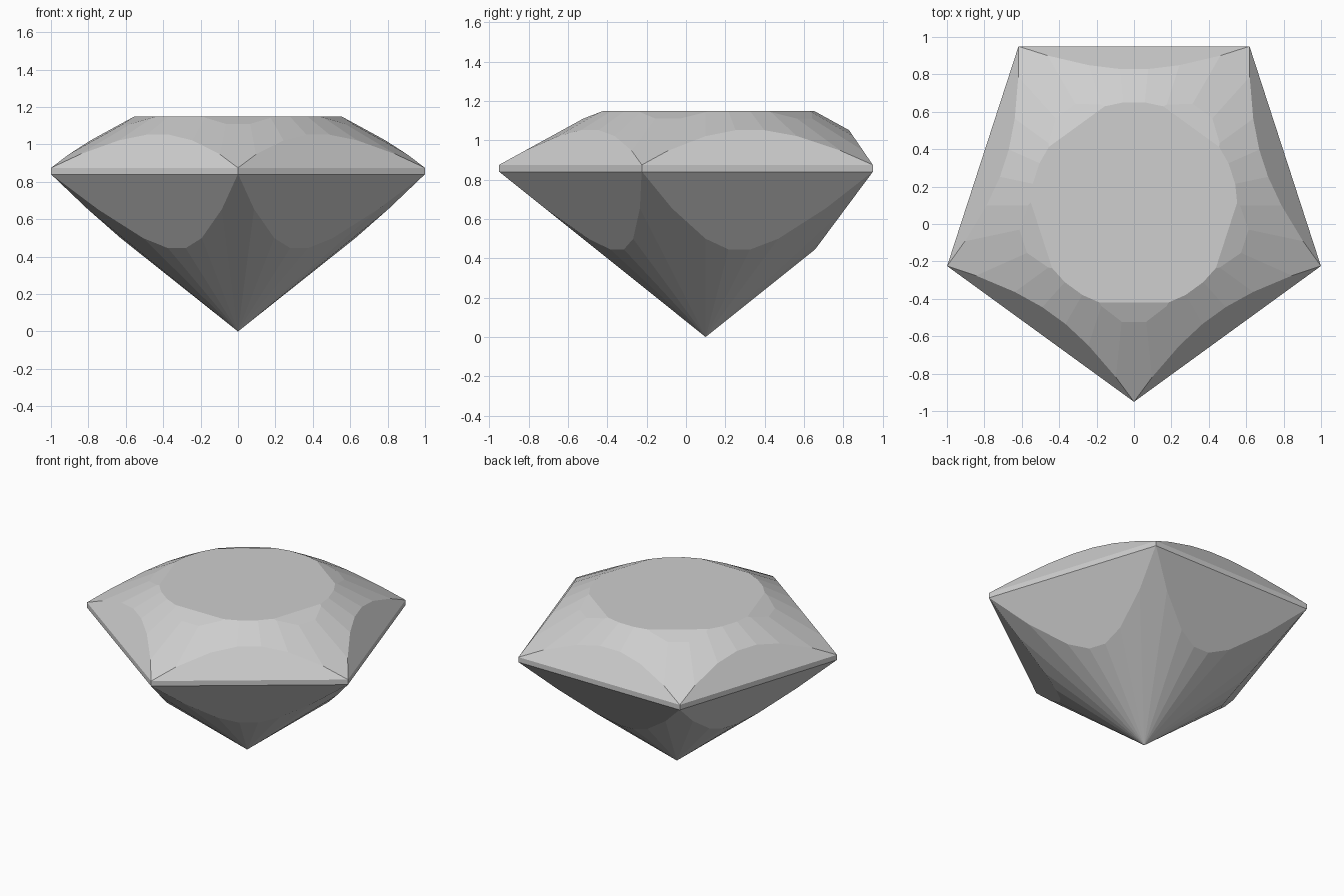
import bpy, bmesh
from math import cos, sin, pi, radians
from mathutils import Vector

cube = bpy.data.objects.get("Cube")
if cube:
    bpy.data.objects.remove(cube, do_unlink=True)

FACETS = 30
SIDES = 5
CENTRE_Y = 0.1

stone = bpy.data.materials.new("pale_grey_stone")
stone.use_nodes = True
grey = (0.62, 0.62, 0.62, 1.0)
stone.diffuse_color = grey
stone.node_tree.nodes["Principled BSDF"].inputs["Base Color"].default_value = grey

bm = bmesh.new()


def ring(apothem, z):
    """Ring with a flat centred on the front corner direction."""
    r = apothem / cos(pi / FACETS)
    angles = [-pi / 2 + (i + 0.5) * 2 * pi / FACETS for i in range(FACETS)]
    return [bm.verts.new((r * cos(a), r * sin(a), z)) for a in angles]


def cut(angle, low, high):
    """Slice off a flat facet through two (radius, height) points."""
    out = Vector((cos(angle), sin(angle), 0))
    normal = out * (high[1] - low[1]) + Vector((0, 0, low[0] - high[0]))
    res = bmesh.ops.bisect_plane(
        bm, geom=bm.verts[:] + bm.edges[:] + bm.faces[:], dist=1e-5,
        plane_co=out * low[0] + Vector((0, 0, low[1])),
        plane_no=normal.normalized(), clear_outer=True)
    edges = [e for e in res["geom_cut"]
             if isinstance(e, bmesh.types.BMEdge) and e.is_boundary]
    bmesh.ops.holes_fill(bm, edges=edges, sides=0)


# Round faceted blank: pointed pavilion, sloping crown, flat table
tip = bm.verts.new((0, 0, 0))
widest = ring(1.076, 0.861)
table = ring(0.55, 1.15)
for i in range(FACETS):
    j = (i + 1) % FACETS
    bm.faces.new((tip, widest[j], widest[i]))
    bm.faces.new((widest[i], widest[j], table[j], table[i]))
bm.faces.new(table)

for k in range(SIDES):
    corner = radians(-90 + 72 * k)
    side = corner + pi / SIDES
    # Pentagon girdle
    cut(side, (0.85, 0.0), (0.85, 1.0))
    # Crown and pavilion break facets
    cut(side, (0.85, 0.875), (0.73, 1.05))
    cut(side, (0.56, 0.45), (0.85, 0.84))
    # Star facet above each corner
    cut(corner, (0.61, 1.115), (0.52, 1.15))

bmesh.ops.remove_doubles(bm, verts=bm.verts[:], dist=0.0005)
bmesh.ops.translate(bm, verts=bm.verts[:], vec=(0, CENTRE_Y, 0))
bmesh.ops.recalc_face_normals(bm, faces=bm.faces[:])

mesh = bpy.data.meshes.new("gemstone")
bm.to_mesh(mesh)
bm.free()
mesh.materials.append(stone)
gem = bpy.data.objects.new("gemstone", mesh)
bpy.context.scene.collection.objects.link(gem)
